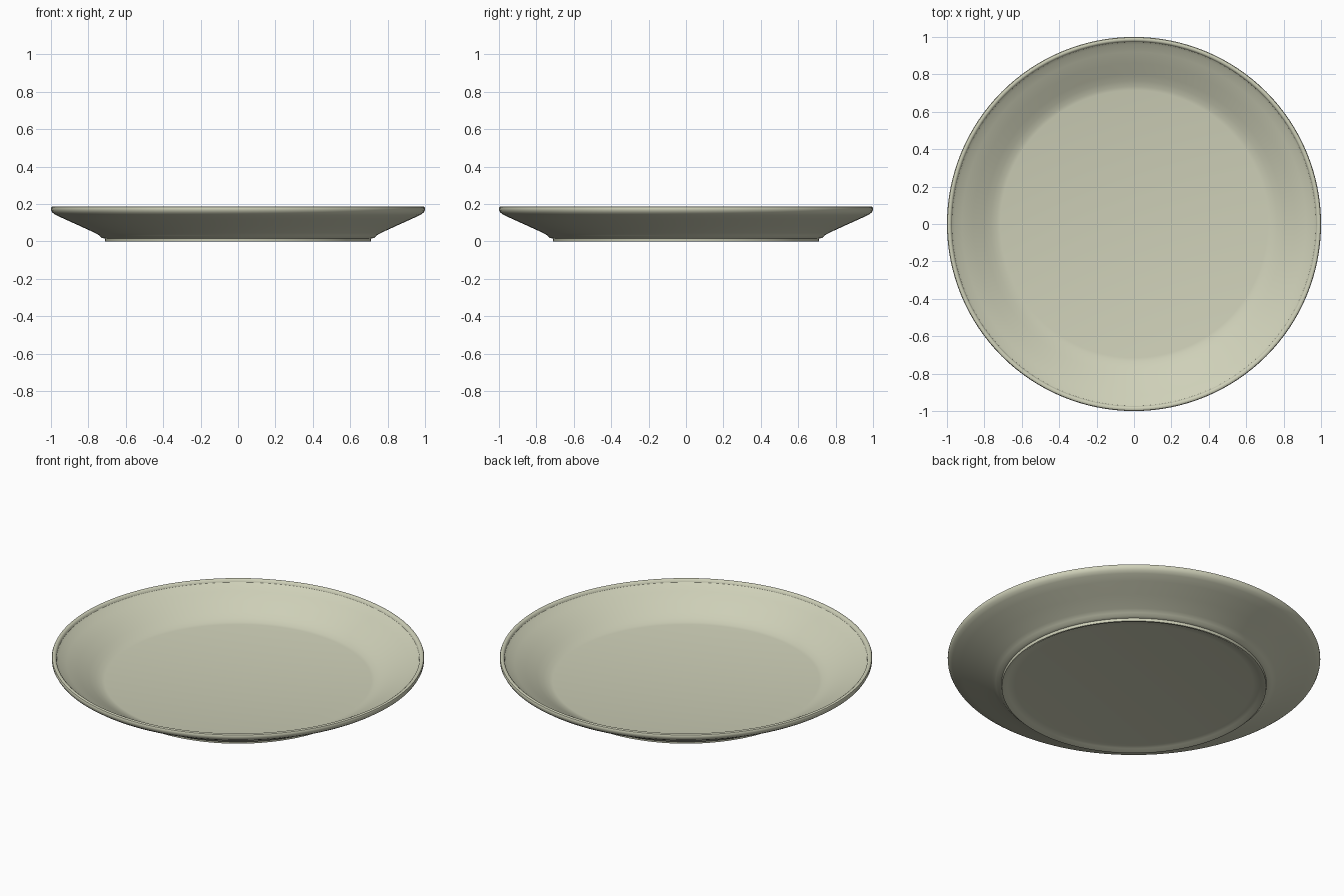
import bpy, bmesh, math

if "Cube" in bpy.data.objects:
    bpy.data.objects.remove(bpy.data.objects["Cube"])

# Cross-section (radius, height): underside, foot ring, flared wall, rolled rim, inner dish
PROFILE = [
    (0, 0.016), (0.64, 0.016), (0.68, 0.012), (0.70, 0.0), (0.71, 0.0),
    (0.712, 0.016), (0.73, 0.02), (0.742, 0.033), (0.765, 0.046),
    (0.85, 0.085), (0.93, 0.121), (0.975, 0.142), (0.992, 0.154),
    (0.999, 0.167), (1.0, 0.178), (0.997, 0.185), (0.99, 0.188),
    (0.982, 0.187), (0.976, 0.182), (0.973, 0.172), (0.96, 0.162),
    (0.92, 0.144), (0.86, 0.112), (0.80, 0.077), (0.765, 0.058),
    (0.735, 0.046), (0.715, 0.042), (0, 0.042),
]

# Spin the section into a round plate
bm = bmesh.new()
verts = [bm.verts.new((r, 0, z)) for r, z in PROFILE]
edges = [bm.edges.new(pair) for pair in zip(verts, verts[1:])]
bmesh.ops.spin(bm, geom=verts + edges, cent=(0, 0, 0), axis=(0, 0, 1),
               angle=math.tau, steps=128, use_duplicate=False)
bmesh.ops.remove_doubles(bm, verts=bm.verts, dist=0.0001)
bmesh.ops.recalc_face_normals(bm, faces=bm.faces)
mesh = bpy.data.meshes.new("plate")
bm.to_mesh(mesh)
bm.free()
plate = bpy.data.objects.new("plate", mesh)
bpy.context.collection.objects.link(plate)

# Pale olive glaze
glaze = bpy.data.materials.new("olive_glaze")
glaze.diffuse_color = (0.62, 0.63, 0.48, 1)
glaze.use_nodes = True
glaze.node_tree.nodes["Principled BSDF"].inputs["Base Color"].default_value = glaze.diffuse_color
mesh.materials.append(glaze)

# Smooth curves with crisp foot and rim edges
bpy.context.view_layer.objects.active = plate
plate.select_set(True)
bpy.ops.object.shade_smooth_by_angle(angle=math.radians(35))
